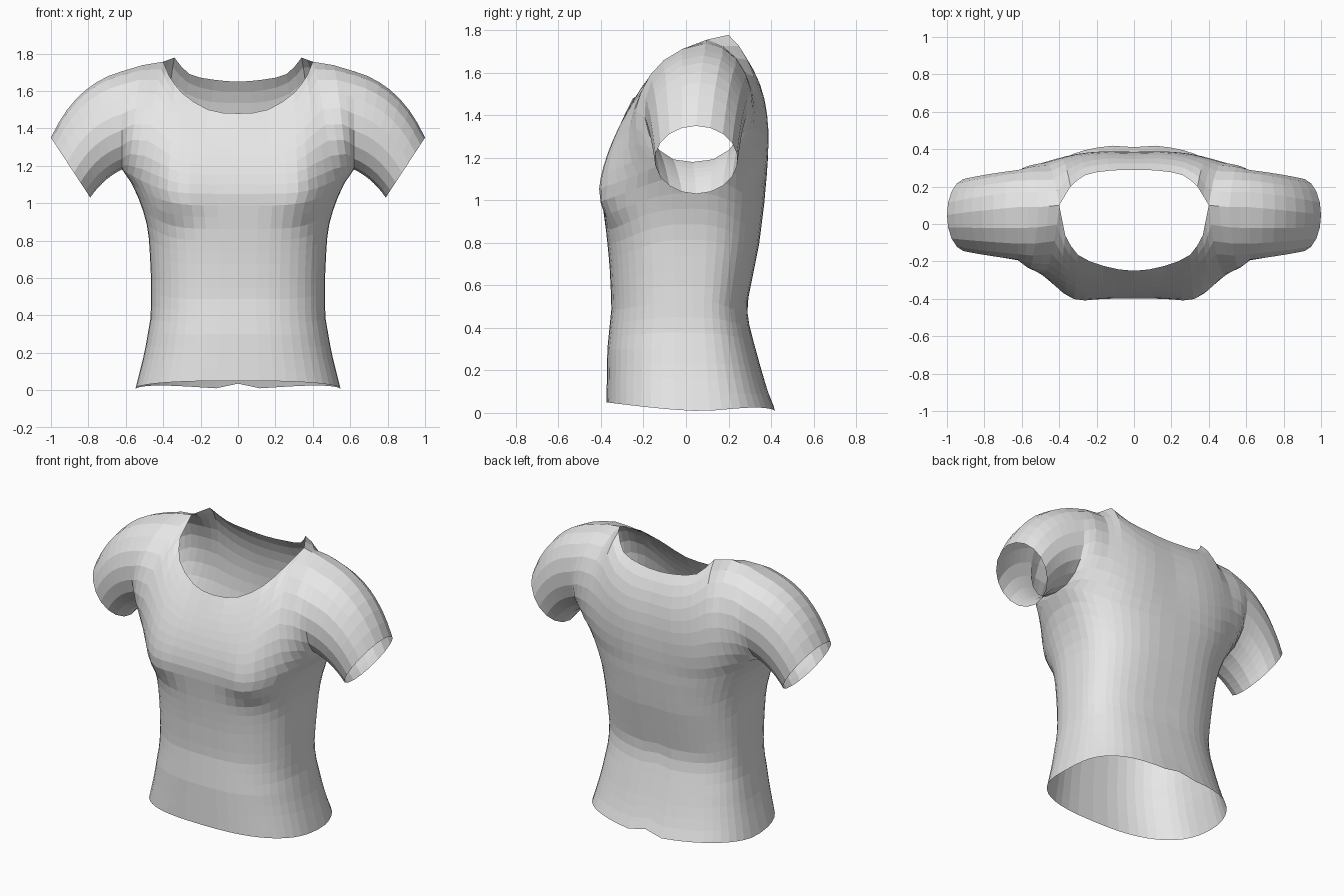
import bpy, math
from mathutils import Vector as V

if "Cube" in bpy.data.objects:
    bpy.data.objects.remove(bpy.data.objects["Cube"])

fabric = bpy.data.materials.new("light_grey_fabric")
fabric.diffuse_color = (0.8, 0.8, 0.8, 1)
fabric.use_nodes = True
fabric.node_tree.nodes["Principled BSDF"].inputs["Base Color"].default_value = fabric.diffuse_color

J, ROWS, ARCH, SLEEVE = 12, 16, 9, 7   # stations per quarter, torso rows, yoke rows, sleeve rings


def table(pairs, z):
    """Linear lookup in a (z, value) profile."""
    for (z0, a), (z1, b) in zip(pairs, pairs[1:]):
        if z <= z1:
            k = max(0, (z - z0) / (z1 - z0))
            return a + (b - a) * k
    return pairs[-1][1]


def sheet(name, grid):
    """Grid of points -> flat-shaded surface mirrored in x."""
    n = len(grid[0])
    verts = [p for row in grid for p in row]
    faces = [(r * n + c, r * n + c + 1, (r + 1) * n + c + 1, (r + 1) * n + c)
             for r in range(len(grid) - 1) for c in range(n - 1)]
    me = bpy.data.meshes.new(name)
    me.from_pydata(verts, [], faces)
    me.materials.append(fabric)
    ob = bpy.data.objects.new(name, me)
    bpy.context.collection.objects.link(ob)
    m = ob.modifiers.new("mirror", 'MIRROR')
    m.merge_threshold = 0.002
    return ob


# Torso profiles: half width, front depth, back depth
WIDTH = [(0, .55), (.2, .5), (.4, .465), (.6, .465), (.8, .475), (.9, .49),
         (1, .52), (1.1, .565), (1.18, .62)]
FRONT = [(0, -.375), (.3, -.37), (.5, -.35), (.7, -.36), (.85, -.375), (1.03, -.4), (1.2, -.395)]
BACK = [(0, .425), (.1, .385), (.2, .355), (.4, .3), (.5, .285), (.8, .345), (1, .37), (1.2, .385)]


def torso_point(j, side, s):
    """j: 0 centre .. J side; side: -1 front, 1 back; s: 0 hem .. 1 underarm."""
    t = math.pi / 2 * j / J
    sn, cs = math.sin(t), max(0, math.cos(t))
    if side < 0:
        hem = .01 + .04 * cs
    else:
        hem = .005 + .02 * math.sin(2 * t) + (.03 if j == 0 else 0)
    z = hem + s * (1.05 + .13 * sn ** 4 - hem)
    x = table(WIDTH, z) * sn ** .76
    end = table(FRONT if side < 0 else BACK, z)
    y = .03 + (end - .03) * (cs ** .76 if cs > 1e-6 else 0)
    if side < 0:   # bust
        dz = (z - 1) / (.09 if z < 1 else .2)
        y -= .055 * cs ** .5 * math.exp(-((x - .34) / .13) ** 2 - dz * dz)
    return V((x, y, z))


# Torso: rings from hem to underarm
sheet("torso", [[torso_point(j, -1, r / ROWS) for j in range(J + 1)] +
                [torso_point(j, 1, r / ROWS) for j in range(J - 1, -1, -1)]
                for r in range(ROWS + 1)])

# Yoke keys at every second station: lower control (y,z), upper control (y,z), top (x,y,z)
CREST = [(.4, .1, 1.756), (.51, .09, 1.738), (.62, .09, 1.705)]
FRONT_KEYS = [(-.39, 1.2, -.31, 1.36, 0, -.25, 1.48), (-.395, 1.2, -.31, 1.37, .16, -.225, 1.5),
              (-.395, 1.2, -.28, 1.45, .3, -.165, 1.59), (-.36, 1.25, -.24, 1.58, .368, -.06, 1.68),
              (-.34, 1.27, -.24, 1.67, *CREST[0]), (-.32, 1.24, -.27, 1.7, *CREST[1]),
              (-.27, 1.16, -.29, 1.7, *CREST[2])]
BACK_KEYS = [(.395, 1.25, .4, 1.5, 0, .29, 1.65), (.4, 1.25, .41, 1.5, .13, .285, 1.66),
             (.4, 1.25, .39, 1.57, .26, .262, 1.69), (.4, 1.27, .36, 1.65, .34, .2, 1.778),
             (.4, 1.26, .35, 1.7, *CREST[0]), (.39, 1.23, .36, 1.72, *CREST[1]),
             (.36, 1.16, .37, 1.7, *CREST[2])]


def arch(j, side):
    """Curve from the underarm ring up to the neckline or shoulder crest."""
    keys = FRONT_KEYS if side < 0 else BACK_KEYS
    i = j // 2
    if j % 2 == 0:
        k = keys[i]
    elif j > 6:
        k = [(p + q) / 2 for p, q in zip(keys[i], keys[i + 1])]
    else:
        a, b, c, d = (keys[abs(q)] for q in (i - 1, i, i + 1, i + 2))
        if i == 0:
            a = (*a[:4], -a[4], *a[5:])
        if j == 5:
            d = [2 * q - p for p, q in zip(b, c)]
        k = [(9 * (q + r) - p - s) / 16 for p, q, r, s in zip(a, b, c, d)]
    foot, top = torso_point(j, side, 1), V(k[4:])
    c1 = V((foot.x * .7 + top.x * .3, k[0], k[1]))
    c2 = V((foot.x * .3 + top.x * .7, k[2], k[3]))
    pts = []
    for n in range(ARCH + 1):
        t = n / ARCH
        u = 1 - t
        pts.append(foot * u ** 3 + c1 * 3 * u * u * t + c2 * 3 * u * t * t + top * t ** 3)
    return pts


# Yoke: front and back panels that meet at the shoulder
for name, side, order in (("front_yoke", -1, range(J + 1)), ("back_yoke", 1, range(J, -1, -1))):
    cols = [arch(j, side) for j in order]
    sheet(name, list(zip(*cols)))

# Sleeves: armhole ring swept to a tilted cuff, bulging most over the shoulder
armhole = arch(J, -1) + arch(J, 1)[-2::-1]
sleeve = []
for n, p in enumerate(armhole):
    a = math.pi * n / ARCH
    q = V((.895 - .105 * math.cos(a), .048 - .195 * math.sin(a), 1.19 - .16 * math.cos(a)))
    bulge = V((.03, 0, .055)) * (.25 + .75 * math.sin(a / 2) ** 2)
    row = []
    for r in range(SLEEVE + 1):
        s = r / SLEEVE
        row.append(p.lerp(q, s) + bulge * 4 * s * (1 - s))
    sleeve.append(row)
sheet("sleeves", sleeve)
